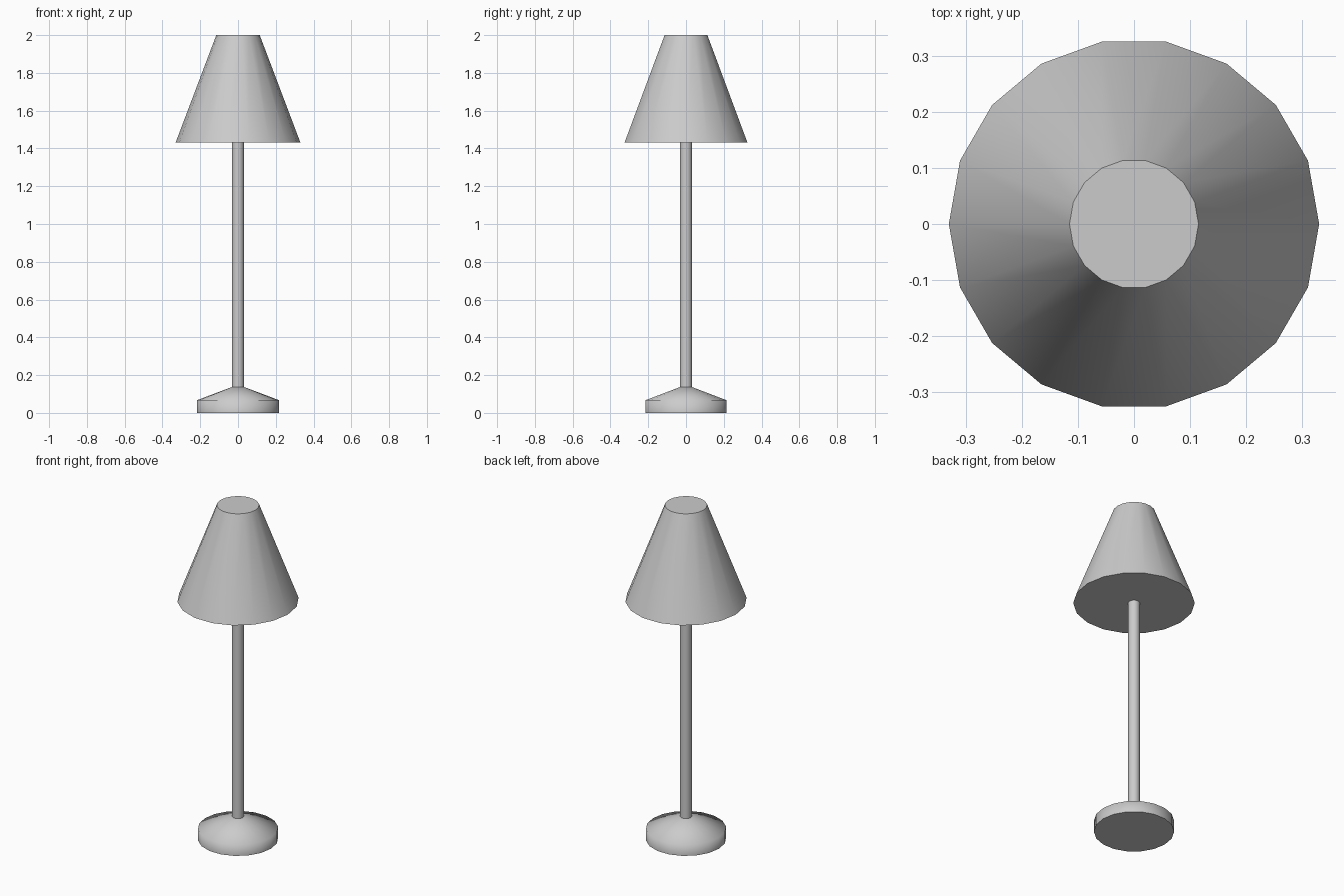
import bpy, bmesh
from math import cos, sin, pi, radians

if "Cube" in bpy.data.objects:
    bpy.data.objects.remove(bpy.data.objects["Cube"])

SIDES = 18


def lathe(name, profile, smooth_angle):
    """Spin a (radius, z) profile around z and cap both ends."""
    bm = bmesh.new()
    rings = []
    for r, z in profile:
        rings.append([bm.verts.new((r * cos(2 * pi * i / SIDES), r * sin(2 * pi * i / SIDES), z))
                      for i in range(SIDES)])
    for low, high in zip(rings, rings[1:]):
        for i in range(SIDES):
            j = (i + 1) % SIDES
            bm.faces.new((low[i], low[j], high[j], high[i]))
    bm.faces.new(rings[0][::-1])
    bm.faces.new(rings[-1])
    mesh = bpy.data.meshes.new(name)
    bm.to_mesh(mesh)
    bm.free()
    obj = bpy.data.objects.new(name, mesh)
    bpy.context.collection.objects.link(obj)
    bpy.ops.object.select_all(action='DESELECT')
    obj.select_set(True)
    bpy.context.view_layer.objects.active = obj
    bpy.ops.object.shade_smooth_by_angle(angle=radians(smooth_angle))
    return obj


# Weighted foot: straight rim with a softly shaded sloping top
lathe("base", [(0.218, 0), (0.218, 0.067), (0.032, 0.137)], 80)
# Upright pole, running up to the underside of the shade
lathe("stem", [(0.032, 0.13), (0.032, 1.435)], 40)
# Closed tapered shade
lathe("lampshade", [(0.33, 1.432), (0.115, 2.0)], 40)
